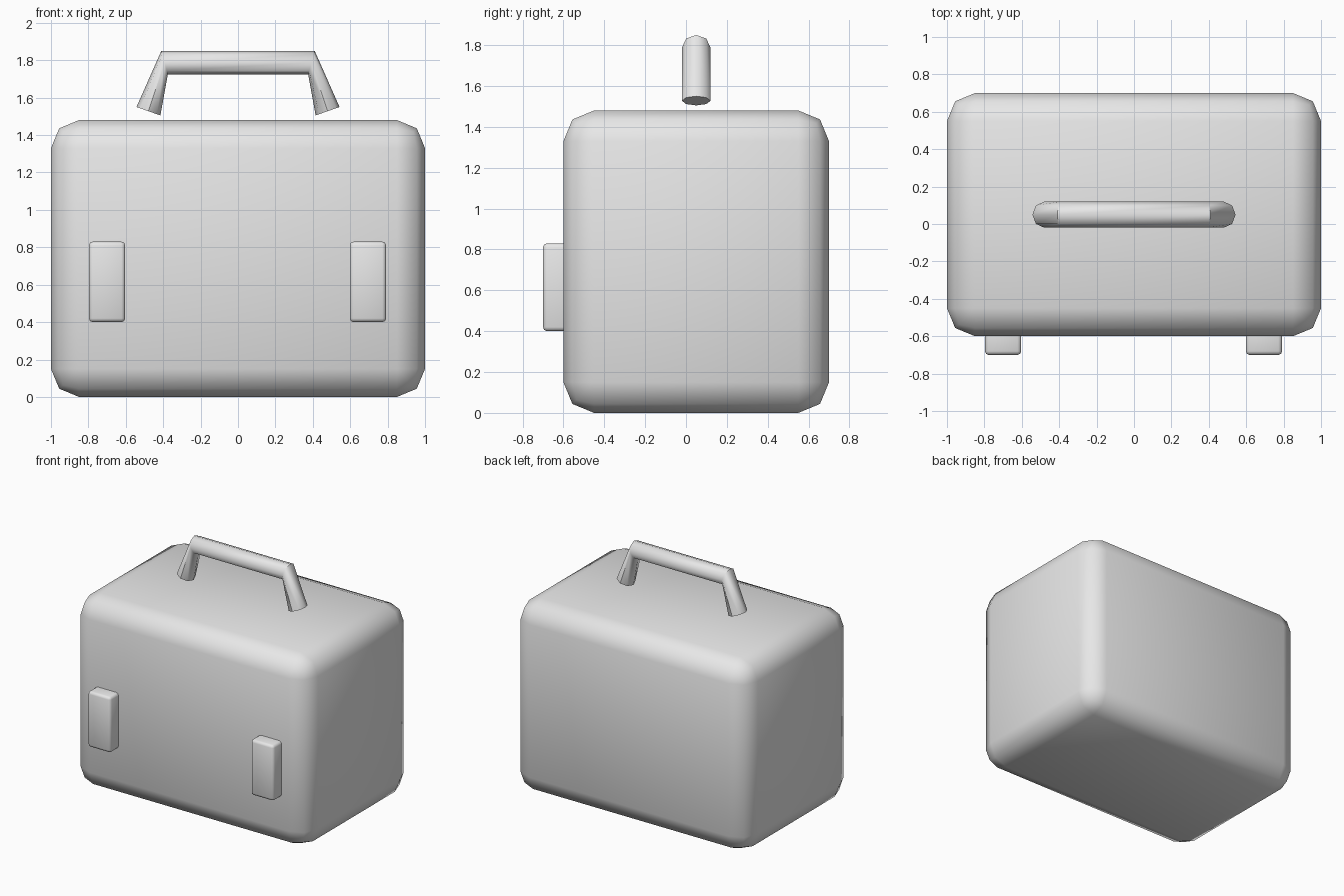
import bpy, bmesh, math
from mathutils import Vector

cube = bpy.data.objects.get("Cube")
if cube:
    bpy.data.objects.remove(cube, do_unlink=True)

grey = bpy.data.materials.new("light_grey")
grey.use_nodes = True
colour = (0.8, 0.8, 0.8, 1)
grey.diffuse_color = colour
grey.node_tree.nodes["Principled BSDF"].inputs["Base Color"].default_value = colour


def add_object(name, bm):
    bmesh.ops.recalc_face_normals(bm, faces=bm.faces)
    for face in bm.faces:
        face.smooth = True
    mesh = bpy.data.meshes.new(name)
    bm.to_mesh(mesh)
    bm.free()
    mesh.materials.append(grey)
    obj = bpy.data.objects.new(name, mesh)
    bpy.context.collection.objects.link(obj)
    return obj


def rounded_box(name, low, high, radius):
    low, high = Vector(low), Vector(high)
    size, centre = high - low, (low + high) / 2
    bm = bmesh.new()
    bmesh.ops.create_cube(bm, size=1)
    for v in bm.verts:
        v.co = centre + v.co * size
    bmesh.ops.bevel(bm, geom=bm.edges[:], offset=radius, segments=2,
                    profile=0.5, affect='EDGES')
    return add_object(name, bm)


# Case body
rounded_box("case_body", (-1, -0.6, 0), (1, 0.7, 1.48), 0.15)

# Front latches
for name, x in (("right_latch", -0.7), ("left_latch", 0.695)):
    rounded_box(name, (x - 0.097, -0.7, 0.4), (x + 0.097, -0.5, 0.83), 0.02)

# Handle: eight-sided tube through four mitred rings (outer and inner x, z)
foot = ((0.543, 1.55), (0.415, 1.505))
bend = ((0.41, 1.85), (0.375, 1.725))
bm = bmesh.new()
rings = []
for side, (outer, inner) in ((-1, foot), (-1, bend), (1, bend), (1, foot)):
    a = Vector((side * outer[0], 0.05, outer[1]))
    b = Vector((side * inner[0], 0.05, inner[1]))
    ring = []
    for i in range(8):
        t = math.tau * i / 8
        ring.append(bm.verts.new((a + b) / 2 + (a - b) / 2 * math.cos(t)
                                 + Vector((0, 0.07 * math.sin(t), 0))))
    rings.append(ring)
for r, s in zip(rings, rings[1:]):
    for i in range(8):
        j = (i + 1) % 8
        bm.faces.new((r[i], r[j], s[j], s[i]))
bm.faces.new(rings[0])
bm.faces.new(rings[-1])
handle = add_object("carry_handle", bm)

# Keep the bends and the cut ends of the handle crisp
bpy.ops.object.select_all(action='DESELECT')
handle.select_set(True)
bpy.context.view_layer.objects.active = handle
bpy.ops.object.shade_smooth_by_angle(angle=math.radians(50))
